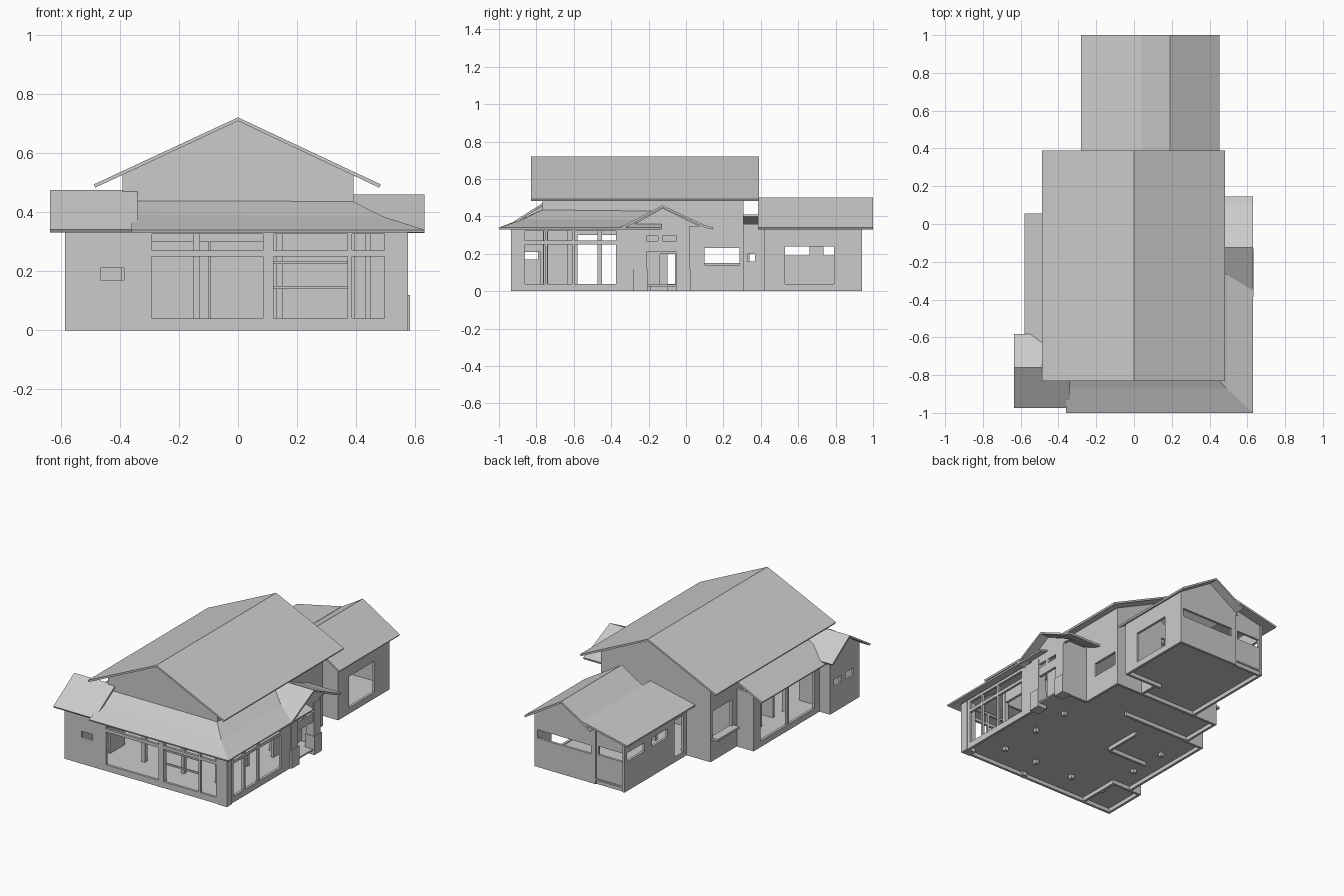
import bpy, bmesh

if "Cube" in bpy.data.objects:
    bpy.data.objects.remove(bpy.data.objects["Cube"])

GREY = (0.6, 0.6, 0.6, 1)
grey = bpy.data.materials.new("plain grey")
grey.use_nodes = True
grey.diffuse_color = GREY
grey.node_tree.nodes["Principled BSDF"].inputs["Base Color"].default_value = GREY


def finish(name, bm, thickness=0):
    bmesh.ops.remove_doubles(bm, verts=bm.verts, dist=1e-5)
    bmesh.ops.recalc_face_normals(bm, faces=bm.faces)
    mesh = bpy.data.meshes.new(name)
    bm.to_mesh(mesh)
    bm.free()
    mesh.materials.append(grey)
    obj = bpy.data.objects.new(name, mesh)
    bpy.context.collection.objects.link(obj)
    if thickness:
        mod = obj.modifiers.new("thickness", 'SOLIDIFY')
        mod.thickness, mod.offset = thickness, 0
    return obj


def place(axis, pos, t, z):
    """Point at distance t along the axis, on the plane across it at pos."""
    return (t, pos, z) if axis == 'x' else (pos, t, z)


def wall(name, axis, pos, start, end, z0, z1, holes=(), thickness=0.016):
    """Upright wall with rectangular openings (start, end, bottom, top)."""
    ts = sorted({start, end, *[v for h in holes for v in h[:2]]})
    zs = sorted({z0, z1, *[v for h in holes for v in h[2:]]})
    bm = bmesh.new()
    for a, b in zip(ts, ts[1:]):
        for c, d in zip(zs, zs[1:]):
            t, z = (a + b) / 2, (c + d) / 2
            if not any(h[0] < t < h[1] and h[2] < z < h[3] for h in holes):
                corners = ((a, c), (b, c), (b, d), (a, d))
                bm.faces.new([bm.verts.new(place(axis, pos, *p)) for p in corners])
    return finish(name, bm, thickness)


def panel(name, axis, pos, outline):
    """Upright panel with any outline."""
    bm = bmesh.new()
    bm.faces.new([bm.verts.new(place(axis, pos, *p)) for p in outline])
    return finish(name, bm, 0.016)


def sheet(name, rows, thickness=0.012):
    """Roof surface through rows of points."""
    bm = bmesh.new()
    grid = [[bm.verts.new(p) for p in row] for row in rows]
    for r, s in zip(grid, grid[1:]):
        for i in range(len(r) - 1):
            bm.faces.new((r[i], r[i + 1], s[i + 1], s[i]))
    return finish(name, bm, thickness)


def roof(name, axis, profile, start, end):
    """Roof whose profile lies across the axis of the ridge."""
    cross = 'x' if axis == 'y' else 'y'
    return sheet(name, [[place(cross, e, t, z) for t, z in profile] for e in (start, end)])


def box(name, x0, x1, y0, y1, z0, z1):
    bm = bmesh.new()
    bmesh.ops.create_cube(bm, size=1)
    for v in bm.verts:
        v.co = ((x0 + x1) / 2 + v.co.x * (x1 - x0),
                (y0 + y1) / 2 + v.co.y * (y1 - y0),
                (z0 + z1) / 2 + v.co.z * (z1 - z0))
    return finish(name, bm)


# Floors, raised a little inside the foot of the walls
box("main_floor", -0.39, 0.39, -0.92, 0.3, 0.025, 0.035)
box("right_floor", 0.39, 0.57, -0.92, 0.02, 0.025, 0.035)
box("left_floor", -0.51, -0.39, -0.63, 0.04, 0.025, 0.035)
box("left_block_floor", -0.58, -0.39, -0.92, -0.63, 0.025, 0.035)
box("rear_floor", -0.22, 0.42, 0.42, 0.94, 0.025, 0.035)
box("link_floor", -0.22, 0.2, 0.3, 0.42, 0.025, 0.035)

# Main hall: upper walls, gables and roof
hall_gable = [(-0.39, 0.33), (0.39, 0.33), (0.39, 0.53), (0, 0.71), (-0.39, 0.53)]
panel("front_gable", 'x', -0.76, hall_gable)
panel("back_gable", 'x', 0.3, hall_gable)
wall("back_wall", 'x', 0.3, -0.39, 0.39, 0, 0.33, [(-0.2, 0.0, 0.035, 0.25)])
for side, x, hole in (("right", 0.382, (0.1, 0.285, 0.14, 0.23)),
                      ("left", -0.382, (0.09, 0.285, 0.15, 0.32))):
    wall(side + "_upper_wall", 'y', x, -0.76, 0.04, 0.33, 0.53)
    wall(side + "_rear_wall", 'y', x, 0.02, 0.3, 0, 0.53, [hole])
box("left_window_ledge", -0.43, -0.39, 0.07, 0.29, 0.135, 0.15)
roof("main_roof", 'y', [(-0.485, 0.488), (0, 0.714), (0.48, 0.488)], -0.83, 0.39)

# Glazed front room
front_holes = [(-0.29, 0.085, 0.04, 0.25), (0.12, 0.37, 0.04, 0.25), (0.385, 0.495, 0.04, 0.25),
               (-0.29, 0.085, 0.27, 0.325), (0.12, 0.37, 0.27, 0.325), (0.385, 0.495, 0.27, 0.325)]
wall("front_window_wall", 'x', -0.922, -0.365, 0.57, 0, 0.34, front_holes)
side_holes = [(a, b, c, d) for a, b in ((-0.86, -0.755), (-0.74, -0.61), (-0.595, -0.375))
              for c, d in ((0.04, 0.25), (0.27, 0.322))]
wall("right_window_wall", 'y', 0.562, -0.93, -0.27, 0, 0.34, side_holes)
box("corner_post", 0.51, 0.575, -0.935, -0.88, 0, 0.335)
box("front_post", 0.085, 0.12, -0.932, -0.9, 0, 0.335)
for i, z in enumerate((0.14, 0.225)):
    box(f"front_rail_{i}", 0.12, 0.37, -0.905, -0.895, z, z + 0.01)

# Two-pitch hipped skirt roof round the front and right
sheet("skirt_roof", [
    [(-0.36, -1, 0.335), (0.63, -1, 0.335), (0.63, -0.13, 0.335)],
    [(-0.36, -0.87, 0.385), (0.49, -0.87, 0.38), (0.49, -0.13, 0.38)],
    [(-0.36, -0.755, 0.437), (0.375, -0.755, 0.437), (0.375, -0.13, 0.43)]], 0.01)

# Entrance porch
porch_holes = [(-0.21, -0.05, 0, 0.21), (-0.26, -0.15, 0.268, 0.295), (-0.125, 0.0, 0.268, 0.295)]
wall("porch_wall", 'y', 0.562, -0.28, 0.02, 0, 0.345, porch_holes)
panel("porch_gable", 'y', 0.562, [(-0.3, 0.345), (0.08, 0.345), (-0.125, 0.445)])
wall("porch_back_wall", 'x', 0.012, 0.382, 0.57, 0, 0.37)
wall("porch_inner_wall", 'y', 0.44, -0.28, 0.02, 0.03, 0.33, [(-0.14, -0.06, 0.035, 0.2)])
for i, y in enumerate((-0.28, -0.05)):
    box(f"porch_pillar_{i}", 0.52, 0.575, y, y + 0.07, 0, 0.33)
    box(f"porch_plinth_{i}", 0.515, 0.582, y - 0.003, y + 0.073, 0, 0.12)
roof("porch_roof", 'x', [(-0.35, 0.335), (-0.235, 0.395), (-0.125, 0.453),
                         (0.1, 0.347), (0.145, 0.335)], 0.385, 0.63)

# Left front block
wall("left_block_front", 'x', -0.922, -0.585, -0.365, 0, 0.36, [(-0.465, -0.385, 0.17, 0.21)])
wall("left_block_back", 'x', -0.638, -0.585, -0.365, 0, 0.37)
wall("left_block_side", 'y', -0.577, -0.93, -0.63, 0, 0.35,
     [(-0.74, -0.67, 0.17, 0.21), (-0.87, -0.79, 0.17, 0.21)])
wall("left_block_inner", 'y', -0.373, -0.93, -0.63, 0, 0.35, [(-0.87, -0.78, 0.035, 0.21)])
for i, x in enumerate((-0.577, -0.373)):
    panel(f"left_block_gable_{i}", 'y', x, [(-0.93, 0.35), (-0.63, 0.35), (-0.63, 0.375),
                                            (-0.76, 0.46), (-0.93, 0.36)])
roof("left_block_roof", 'x', [(-0.97, 0.335), (-0.76, 0.469), (-0.585, 0.35)], -0.635, -0.34)

# Left glazed gallery under a lean-to roof
wall("gallery_window_wall", 'y', -0.502, -0.63, 0.04, 0, 0.355,
     [(-0.3, -0.03, 0.04, 0.3), (-0.58, -0.32, 0.04, 0.3)])
wall("gallery_back_wall", 'x', 0.032, -0.51, -0.382, 0, 0.37)
roof("gallery_roof", 'y', [(-0.578, 0.335), (-0.385, 0.43)], -0.66, 0.055)

# Rear wing: gabled room beside a room with a shallow shed roof
wall("rear_right_wall", 'y', 0.412, 0.42, 0.94, 0, 0.35, [(0.53, 0.79, 0.04, 0.24)])
wall("rear_left_wall", 'y', -0.212, 0.3, 0.94, 0, 0.345,
     [(0.735, 0.915, 0.19, 0.245), (0.5, 0.66, 0.19, 0.245), (0.34, 0.43, 0.035, 0.27)])
wall("rear_gable_wall", 'x', 0.932, -0.015, 0.42, 0, 0.35, [(0.02, 0.4, 0.185, 0.24)])
panel("rear_gable", 'x', 0.932, [(-0.03, 0.35), (0.42, 0.35), (0.19, 0.49)])
wall("rear_shed_wall", 'x', 0.925, -0.22, -0.015, 0, 0.345, [(-0.2, -0.03, 0.19, 0.245)])
panel("rear_shed_top", 'x', 0.925, [(-0.22, 0.345), (0.03, 0.345), (0.03, 0.4)])
wall("rear_front_wall", 'x', 0.428, 0.15, 0.42, 0, 0.35)
panel("rear_front_gable", 'x', 0.428, [(-0.03, 0.35), (0.42, 0.35), (0.19, 0.49)])
wall("link_wall", 'y', 0.192, 0.3, 0.43, 0, 0.36, [(0.33, 0.37, 0.16, 0.2)])
roof("rear_gable_roof", 'y', [(-0.02, 0.366), (0.19, 0.495), (0.45, 0.335)], 0.385, 1)
roof("rear_shed_roof", 'y', [(-0.28, 0.335), (0.04, 0.405)], 0.3, 1)

# Inner columns and low partitions
for i, y in enumerate((-0.75, -0.46, -0.2)):
    for side, x in (("left", -0.382), ("right", 0.382)):
        box(f"{side}_column_{i}", x - 0.012, x + 0.012, y - 0.012, y + 0.012, 0, 0.4)
for i, x in enumerate((-0.14, 0.14)):
    box(f"front_column_{i}", x - 0.012, x + 0.012, -0.765, -0.74, 0, 0.4)
wall("hall_partition", 'x', -0.35, -0.38, -0.1, 0, 0.3)
wall("kitchen_partition", 'y', -0.1, -0.35, -0.1, 0, 0.3)
wall("back_partition", 'x', 0.04, -0.38, 0.1, 0, 0.3)
